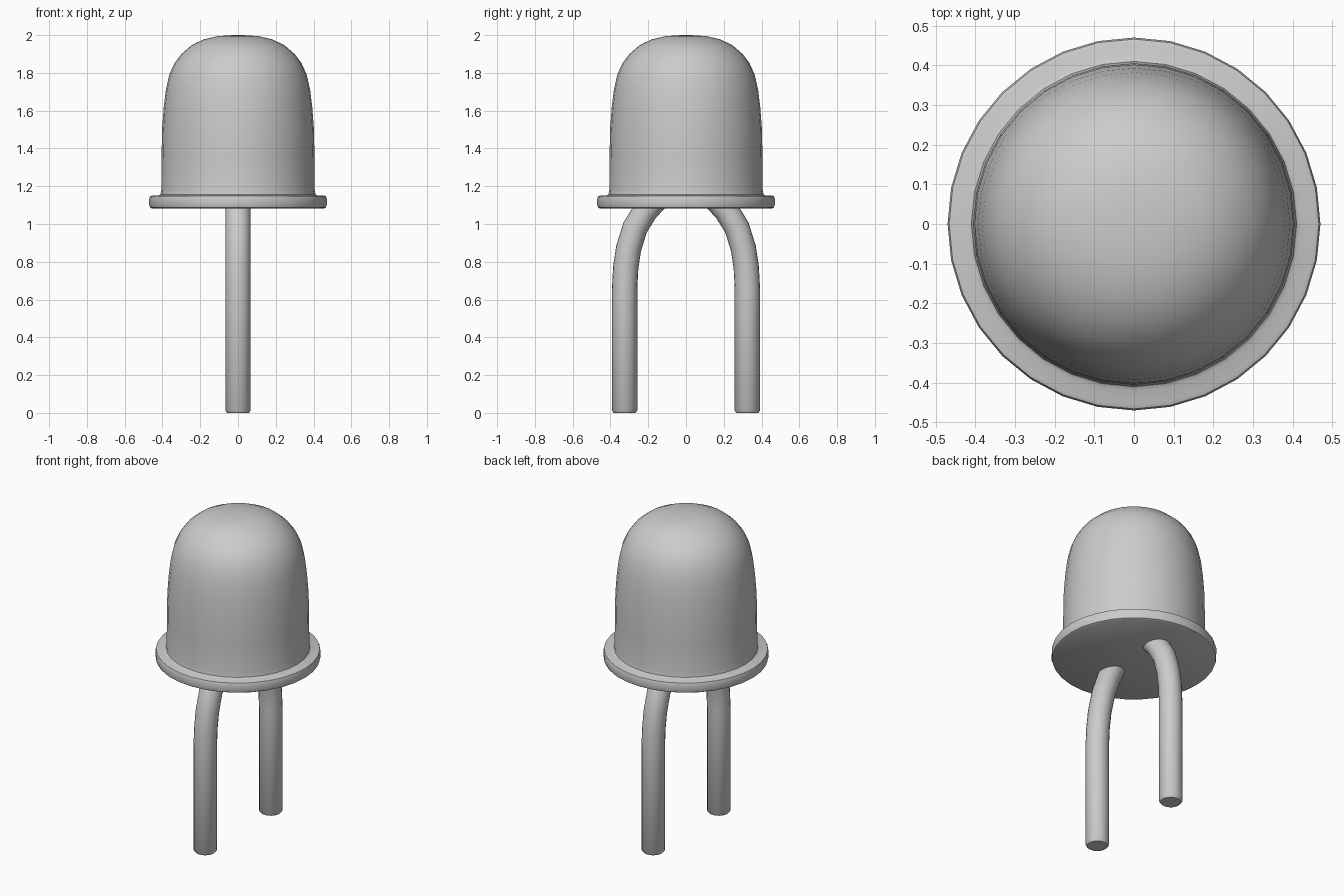
import bpy, bmesh, math
from mathutils import Vector

if "Cube" in bpy.data.objects:
    bpy.data.objects.remove(bpy.data.objects["Cube"])


def skin(name, rings, start_tip=None, end_tip=None):
    """Bridge rings of points into a closed, smooth-shaded mesh."""
    bm = bmesh.new()
    loops = [[bm.verts.new(p) for p in ring] for ring in rings]
    n = len(loops[0])
    for a, b in zip(loops, loops[1:]):
        for i in range(n):
            j = (i + 1) % n
            bm.faces.new((a[i], a[j], b[j], b[i]))
    for loop, tip in ((loops[0][::-1], start_tip), (loops[-1], end_tip)):
        if tip is None:
            bm.faces.new(loop)
        else:
            centre = bm.verts.new(tip)
            for i in range(n):
                bm.faces.new((loop[i], loop[(i + 1) % n], centre))
    bmesh.ops.recalc_face_normals(bm, faces=bm.faces)
    mesh = bpy.data.meshes.new(name)
    bm.to_mesh(mesh)
    bm.free()
    obj = bpy.data.objects.new(name, mesh)
    bpy.context.collection.objects.link(obj)
    bpy.ops.object.select_all(action='DESELECT')
    obj.select_set(True)
    bpy.context.view_layer.objects.active = obj
    bpy.ops.object.shade_smooth_by_angle(angle=math.radians(40))
    return obj


def circle(centre, u, v, r, n):
    return [centre + r * (math.cos(t) * u + math.sin(t) * v)
            for t in (2 * math.pi * i / n for i in range(n))]


X, Y, Z = Vector((1, 0, 0)), Vector((0, 1, 0)), Vector((0, 0, 1))

# Bulb: rim and domed lens as one lathe profile (radius, height)
profile = [(0.455, 1.082), (0.466, 1.088), (0.47, 1.10), (0.47, 1.135),
           (0.466, 1.147), (0.455, 1.151), (0.42, 1.151), (0.41, 1.157),
           (0.406, 1.18), (0.405, 1.35), (0.402, 1.50), (0.393, 1.62),
           (0.382, 1.71), (0.364, 1.79), (0.337, 1.85), (0.30, 1.90),
           (0.245, 1.947), (0.18, 1.978), (0.11, 1.994), (0.05, 1.999)]
skin("bulb", [circle(Z * z, X, Y, r, 32) for r, z in profile],
     end_tip=Z * 2.0)

# Legs: straight wires that bend inward under the rim (y, z)
path = [(0.325, 0.0), (0.325, 0.012), (0.325, 0.66), (0.319, 0.77),
        (0.304, 0.87), (0.27, 0.98), (0.215, 1.07), (0.16, 1.13)]
for name, side in (("front_leg", -1), ("back_leg", 1)):
    pts = [Vector((0, side * y, z)) for y, z in path]
    rings = []
    for i, p in enumerate(pts):
        tangent = (pts[min(i + 1, len(pts) - 1)] - pts[max(i - 1, 0)]).normalized()
        radius = 0.058 if i == 0 else 0.067
        rings.append(circle(p, X, tangent.cross(X), radius, 20))
    skin(name, rings)
